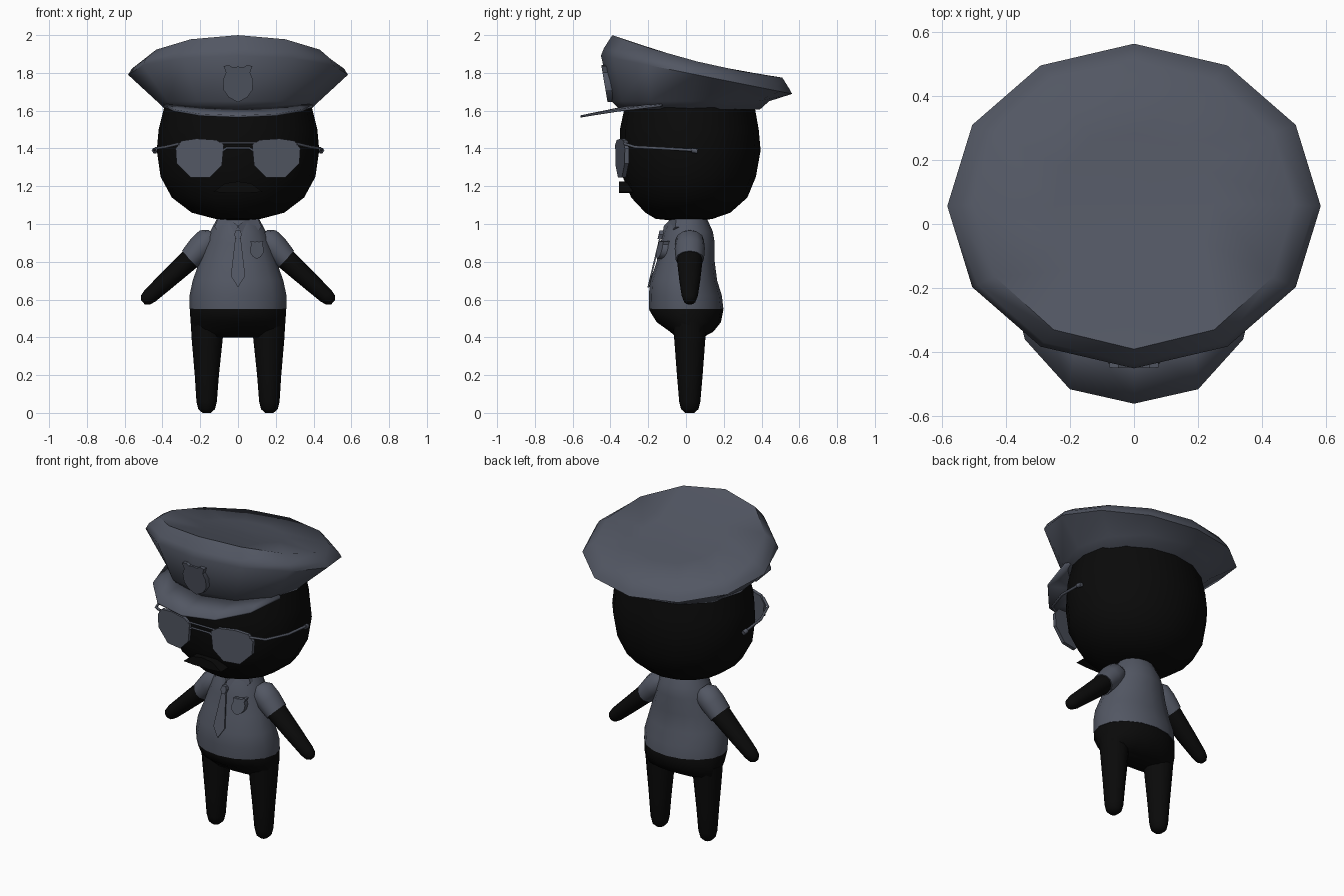
import bpy, bmesh, math
from mathutils import Vector, Matrix

cube = bpy.data.objects.get("Cube")
if cube:
    bpy.data.objects.remove(cube, do_unlink=True)


def material(name, color):
    m = bpy.data.materials.new(name)
    m.use_nodes = True
    m.diffuse_color = color
    bsdf = next(n for n in m.node_tree.nodes if n.type == 'BSDF_PRINCIPLED')
    bsdf.inputs["Base Color"].default_value = color
    return m


cloth = material("slate_grey", (0.085, 0.095, 0.125, 1))
black = material("black", (0.003, 0.003, 0.003, 1))


def finish(name, bm, mat, mirror=False, angle=45):
    bmesh.ops.recalc_face_normals(bm, faces=bm.faces)
    me = bpy.data.meshes.new(name)
    bm.to_mesh(me)
    bm.free()
    for p in me.polygons:
        p.use_smooth = True
    me.set_sharp_from_angle(angle=math.radians(angle))
    me.materials.append(mat)
    ob = bpy.data.objects.new(name, me)
    bpy.context.collection.objects.link(ob)
    if mirror:
        ob.modifiers.new("mirror", 'MIRROR').use_mirror_merge = False
    return ob


def ring(x, y, z, rx, ry, n=16, tilt=0.0, slope=0.0, bend=0.0):
    """Elliptical loop of points, optionally leaning or bent front to back."""
    pts = []
    rot = Matrix.Rotation(tilt, 3, 'Y')
    for i in range(n):
        a = math.tau * i / n
        d = -ry * math.cos(a)
        pts.append(rot @ Vector((rx * math.sin(a), d, slope * d + bend * d * d))
                   + Vector((x, y, z)))
    return pts


def span(z, rx, front, back, n=16, **kw):
    return ring(0, (front + back) / 2, z, rx, (back - front) / 2, n, **kw)


def loft(name, rings, mat, mirror=False, angle=45, caps=True):
    bm = bmesh.new()
    loops = [[bm.verts.new(p) for p in r] for r in rings]
    n = len(loops[0])
    for a, b in zip(loops, loops[1:]):
        for i in range(n):
            j = (i + 1) % n
            bm.faces.new((a[i], a[j], b[j], b[i]))
    if caps:
        bm.faces.new(loops[0])
        bm.faces.new(loops[-1])
    return finish(name, bm, mat, mirror, angle)


def plate(name, outline, depth_at, thick, mat=cloth, mirror=False):
    """Front-facing (x, z) outline laid on the slope depth_at(x, z)."""
    bm = bmesh.new()
    f = [bm.verts.new((x, depth_at(x, z), z)) for x, z in outline]
    b = [bm.verts.new((x, depth_at(x, z) + thick, z)) for x, z in outline]
    bm.faces.new(f)
    bm.faces.new(b)
    for i in range(len(f)):
        j = (i + 1) % len(f)
        bm.faces.new((f[i], f[j], b[j], b[i]))
    return finish(name, bm, mat, mirror, 30)


def wire(name, pts, radius, mat=cloth):
    cu = bpy.data.curves.new(name, 'CURVE')
    cu.dimensions = '3D'
    cu.bevel_depth = radius
    cu.bevel_resolution = 1
    cu.use_fill_caps = True
    sp = cu.splines.new('POLY')
    sp.points.add(len(pts) - 1)
    for p, co in zip(sp.points, pts):
        p.co = (*co, 1)
    cu.materials.append(mat)
    bpy.context.collection.objects.link(bpy.data.objects.new(name, cu))


# Head
loft("head", [span(*r) for r in (
    (1.02, .06, -.09, .09), (1.027, .12, -.16, .14), (1.06, .245, -.215, .235),
    (1.14, .35, -.29, .325), (1.25, .41, -.335, .37), (1.39, .43, -.35, .395),
    (1.5, .42, -.35, .385), (1.64, .385, -.32, .36))], black, angle=60)

# Moustache
plate("moustache", [(-.13, 1.17), (-.06, 1.165), (.06, 1.165), (.13, 1.17),
                    (.07, 1.215), (0, 1.225), (-.07, 1.215)],
      lambda x, z: -.355, .09, black)

# Cap: band, flared crown, sloping top
crown = dict(bend=.135, slope=-.25)
loft("cap", [span(1.605, .385, -.35, .39, 12), span(1.65, .43, -.395, .44, 12),
             span(1.79, .582, -.45, .562, 12, slope=-.2),
             span(1.822, .562, -.435, .548, 12, slope=-.22),
             span(1.86, .5, -.39, .51, 12, **crown),
             span(1.86, .25, -.165, .285, 12, **crown),
             span(1.86, .02, .04, .08, 12, **crown)], cloth, angle=50)

# Cap visor
outer = [(.395, -.14, 1.632), (.34, -.36, 1.607), (.2, -.515, 1.583), (0, -.56, 1.575)]
inner = [(.36, -.12, 1.64), (.31, -.2, 1.635), (.18, -.31, 1.625), (0, -.34, 1.62)]
bm = bmesh.new()
strips = []
for row in (outer, inner):
    full = row + [(-x, y, z) for x, y, z in reversed(row[:-1])]
    strips.append([bm.verts.new(p) for p in full])
for i in range(len(strips[0]) - 1):
    bm.faces.new((strips[0][i], strips[0][i + 1], strips[1][i + 1], strips[1][i]))
visor = finish("cap_visor", bm, cloth)
solid = visor.modifiers.new("thickness", 'SOLIDIFY')
solid.thickness = .012

# Shield badges on cap and chest
half = [(0, .92), (.35, .88), (.6, 1), (.95, .95), (.8, .6), (1, .2),
        (.95, -.35), (.6, -.75), (0, -1)]
shield = half + [(-x, z) for x, z in reversed(half[1:-1])]
plate("cap_badge", [(x * .08, 1.743 + z * .098) for x, z in shield],
      lambda x, z: -.432 - .17 * (z - 1.743), .04)
plate("chest_badge", [(.1 + x * .036, .863 + z * .048) for x, z in shield],
      lambda x, z: -.142 + .4 * (x - .1) + .25 * (z - .863), .03)

# Sunglasses
plate("lens", [(.075, 1.42), (.115, 1.445), (.22, 1.452), (.3, 1.44), (.33, 1.4),
               (.325, 1.32), (.25, 1.245), (.15, 1.245), (.085, 1.31)],
      lambda x, z: -.375 + .2 * (x - .075), .022, mirror=True)
wire("bridge_top", [(-.1, -.365, 1.43), (.1, -.365, 1.43)], .006)
wire("bridge_low", [(-.085, -.365, 1.385), (-.06, -.368, 1.402),
                    (.06, -.368, 1.402), (.085, -.365, 1.385)], .006)
for side, label in ((1, "left"), (-1, "right")):
    wire(label + "_temple", [(side * .31, -.325, 1.425), (side * .38, -.27, 1.408),
                             (side * .435, -.12, 1.4), (side * .443, .05, 1.39)], .008)
    wire(label + "_temple_tip", [(side * .443, .03, 1.39), (side * .44, .06, 1.385)], .014)

# Shirt
loft("shirt", [span(*r) for r in (
    (.55, .257, -.195, .198), (.62, .257, -.197, .19), (.7, .24, -.19, .165),
    (.8, .205, -.155, .152), (.9, .172, -.135, .152), (.96, .148, -.12, .142),
    (1.03, .11, -.085, .11))], cloth, angle=60)

# Sleeves and arms
lean = -.83
loft("sleeve", [ring(x, .02, z, rx, ry, 12, lean) for x, z, rx, ry in (
    (.125, .935, .045, .05), (.155, .915, .07, .075), (.2, .87, .072, .08),
    (.255, .812, .062, .075), (.252, .815, .05, .06))], cloth, True)
loft("arm", [ring(x, .02, z, rx, ry, 12, lean) for x, z, rx, ry in (
    (.22, .845, .052, .062), (.26, .808, .056, .068), (.38, .698, .048, .055),
    (.465, .621, .042, .043), (.49, .598, .034, .034), (.504, .586, .015, .015))],
     black, True, 70)

# Trousers: hips and legs
loft("hips", [span(*r) for r in (
    (.56, .25, -.19, .19), (.545, .255, -.195, .198), (.48, .251, -.155, .185),
    (.43, .245, -.085, .145), (.4, .225, -.05, .09))], black, angle=60)
loft("leg", [ring(x, .02, z, rx, ry, 12) for x, z, rx, ry in (
    (.165, .48, .085, .09), (.163, .4, .083, .083), (.165, .2, .064, .068),
    (.166, .06, .054, .056), (.166, .02, .044, .046), (.166, 0, .022, .024))],
     black, True, 70)

# Collar and tie
plate("collar", [(0, .99), (.012, .96), (.075, .93), (.125, .985), (.105, 1.03), (.05, 1.03)],
      lambda x, z: -.128 + .5 * x + .35 * (z - .96), .03, mirror=True)


def tie_depth(x, z):
    return -.137 + .24 * (z - .945)


plate("tie", [(-.014, .93), (.014, .93), (.038, .725), (0, .665), (-.038, .725)],
      tie_depth, .009)
plate("tie_knot", [(-.012, .965), (.012, .965), (.02, .945), (.011, .92), (-.011, .92),
                   (-.02, .945)], lambda x, z: tie_depth(x, z) - .008, .035)
